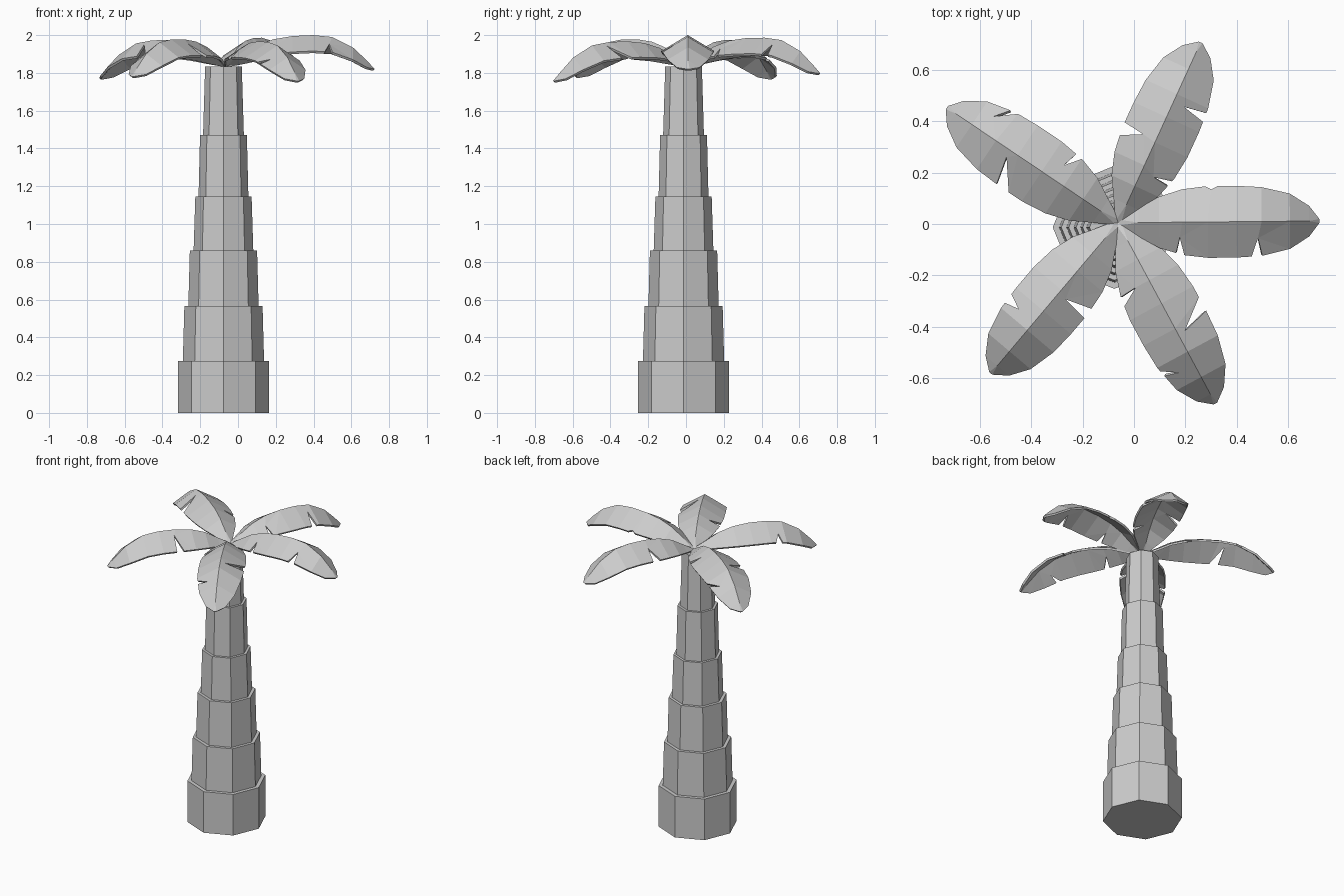
import bpy, bmesh
from math import cos, sin, tau, radians
from mathutils import Vector
from mathutils.geometry import delaunay_2d_cdt

if "Cube" in bpy.data.objects:
    bpy.data.objects.remove(bpy.data.objects["Cube"])


def add_object(name, verts, faces):
    mesh = bpy.data.meshes.new(name)
    mesh.from_pydata(verts, [], faces)
    obj = bpy.data.objects.new(name, mesh)
    bpy.context.collection.objects.link(obj)
    return obj


def lerp(table, s):
    for (s0, v0), (s1, v1) in zip(table, table[1:]):
        if s <= s1:
            return v0 + (v1 - v0) * (s - s0) / (s1 - s0)
    return table[-1][1]


# Trunk: stacked eight-sided tapering segments with small ledges
heights = [0, 0.275, 0.565, 0.86, 1.145, 1.47, 1.835]
radii = [(0.24, 0.24), (0.215, 0.207), (0.186, 0.178),
         (0.158, 0.149), (0.132, 0.124), (0.108, 0.097)]
profile = []
for i, (low, high) in enumerate(radii):
    profile += [(low, heights[i]), (high, heights[i + 1])]
verts, faces = [], []
for r, z in profile:
    verts += [(-0.077 + r * cos(k * tau / 8), -0.013 + r * sin(k * tau / 8), z)
              for k in range(8)]
for i in range(len(profile) - 1):
    for k in range(8):
        n = (k + 1) % 8
        faces.append((i * 8 + k, i * 8 + n, i * 8 + 8 + n, i * 8 + 8 + k))
faces += [tuple(range(7, -1, -1)), tuple(range(len(verts) - 8, len(verts)))]
add_object("trunk", verts, faces)

# Leaf half width and ridge height along its length
WIDTH = [(0, 0.012), (0.08, 0.055), (0.16, 0.1), (0.25, 0.128), (0.35, 0.14),
         (0.46, 0.14), (0.56, 0.134), (0.67, 0.108), (0.745, 0.06), (0.785, 0.008)]
RIDGE = [(0, 1.85), (0.08, 1.895), (0.16, 1.945), (0.25, 1.978), (0.35, 1.995),
         (0.46, 2.0), (0.56, 1.99), (0.67, 1.935), (0.745, 1.865), (0.785, 1.825)]


def leaf_side(notches, sign):
    """Outline of one half; a notch is (mouth start, tip, tip offset, mouth end)."""
    runs = [[(s, w)] for s, w in WIDTH
            if not any(a - 0.01 < s < b + 0.01 for a, _, _, b in notches)]
    runs += [[(a, lerp(WIDTH, a)), (tip, t), (b, lerp(WIDTH, b))]
             for a, tip, t, b in notches]
    return [Vector((s, sign * t)) for run in sorted(runs) for s, t in run]


def add_leaf(name, angle, scale, pitch, left, right):
    outline = leaf_side(right, -1) + leaf_side(left, 1)[::-1]
    n = len(outline)
    ridge = [Vector((s, 0)) for s, _ in WIDTH[1:-1]]
    edges = [(n + i, n + i + 1) for i in range(len(ridge) - 1)]
    flat, _, tris, *_ = delaunay_2d_cdt(outline + ridge, edges,
                                        [list(range(n))], 1, 1e-5)
    c, d = cos(radians(angle)), sin(radians(angle))
    pts = [(-0.062 + scale * s * c - t * d, 0.005 + scale * s * d + t * c,
            lerp(RIDGE, s) - 0.6 * abs(t) - pitch * s) for s, t in flat]
    leaf = add_object(name, pts, [tuple(f) for f in tris])
    mod = leaf.modifiers.new("thickness", 'SOLIDIFY')
    mod.thickness = 0.013
    mod.offset = -1


# Crown of five torn leaves
add_leaf("leaf_right", 0.5, 1.0, 0,
         [(0.34, 0.365, 0.127, 0.39)],
         [(0.225, 0.24, 0.06, 0.257), (0.52, 0.545, 0.065, 0.562)])
add_leaf("leaf_back_right", 65.4, 0.985, 0.03,
         [(0.318, 0.36, 0.055, 0.372)],
         [(0.214, 0.222, 0.052, 0.238), (0.503, 0.526, 0.045, 0.54)])
add_leaf("leaf_back_left", 146.1, 1.025, 0.06,
         [(0.41, 0.492, 0.03, 0.466)],
         [(0.25, 0.293, 0.068, 0.278), (0.547, 0.62, 0.072, 0.578)])
add_leaf("leaf_front_left", 229.8, 0.98, 0.05,
         [(0.33, 0.368, 0.036, 0.376)],
         [(0.491, 0.518, 0.08, 0.534)])
add_leaf("leaf_front_right", -61.7, 1.02, 0.08,
         [(0.397, 0.486, 0.028, 0.456)],
         [(0.255, 0.25, 0.06, 0.293), (0.577, 0.615, 0.068, 0.6)])
